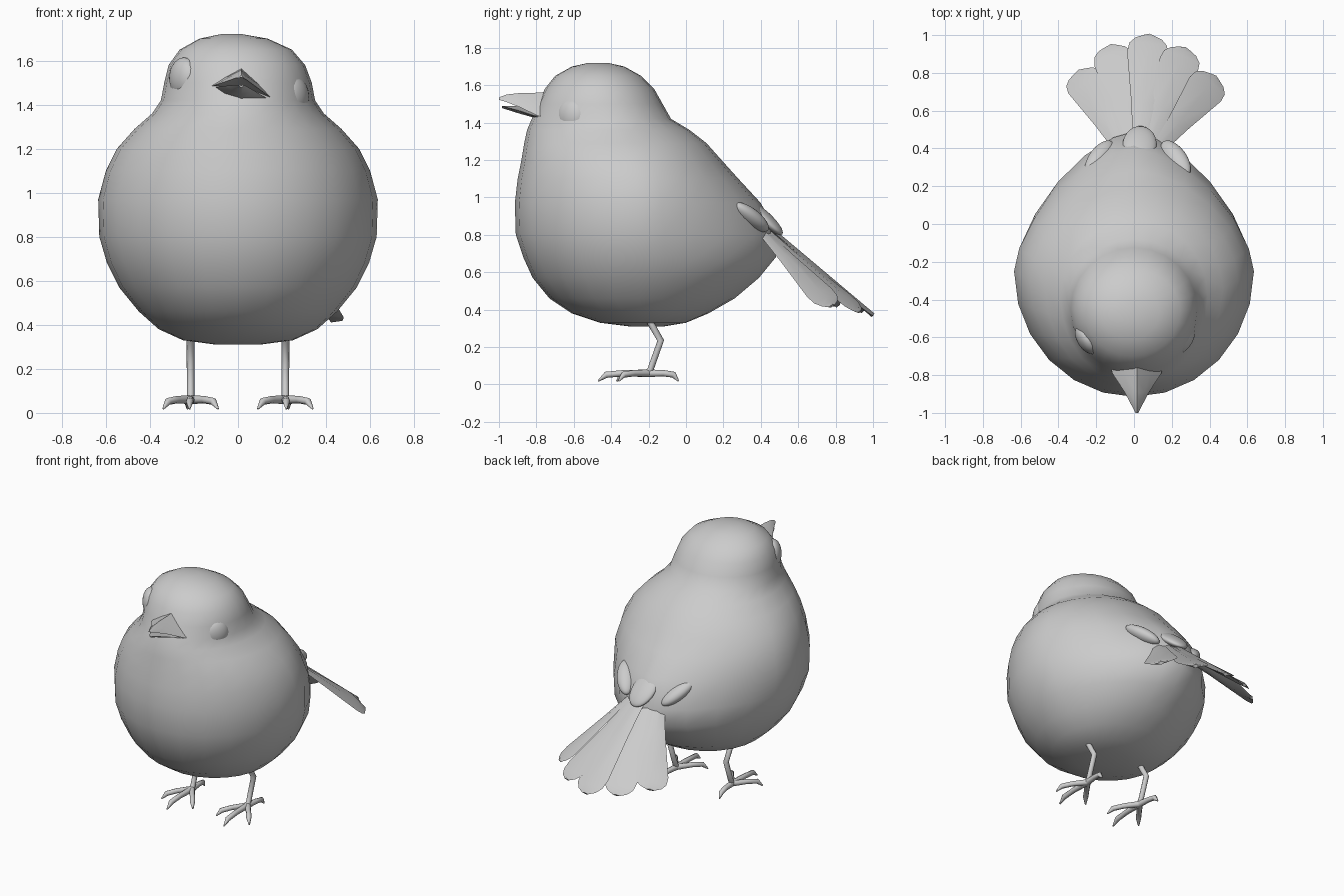
import bpy, bmesh, math
from mathutils import Vector

if "Cube" in bpy.data.objects:
    bpy.data.objects.remove(bpy.data.objects["Cube"])


def finish(ob, angle=50):
    bpy.ops.object.select_all(action='DESELECT')
    ob.select_set(True)
    bpy.context.view_layer.objects.active = ob
    bpy.ops.object.shade_smooth_by_angle(angle=math.radians(angle))
    return ob


def loft(name, rings, angle=50):
    """Skin a list of equal-length closed rings and cap both ends."""
    bm = bmesh.new()
    rows = [[bm.verts.new(p) for p in r] for r in rings]
    n = len(rows[0])
    for a, b in zip(rows, rows[1:]):
        for i in range(n):
            j = (i + 1) % n
            bm.faces.new((a[i], a[j], b[j], b[i]))
    bm.faces.new(rows[0][::-1])
    bm.faces.new(rows[-1])
    bmesh.ops.recalc_face_normals(bm, faces=bm.faces)
    me = bpy.data.meshes.new(name)
    bm.to_mesh(me)
    bm.free()
    ob = bpy.data.objects.new(name, me)
    bpy.context.collection.objects.link(ob)
    return finish(ob, angle)


def ellipsoid(name, loc, axis, scale, track='Y', up='Z'):
    bpy.ops.mesh.primitive_uv_sphere_add(segments=24, ring_count=14, location=loc)
    ob = bpy.context.object
    ob.name = name
    ob.scale = scale
    ob.rotation_euler = Vector(axis).to_track_quat(track, up).to_euler()
    return finish(ob)


def body_ring(z, yf, yb, yc, rx, e, cx=0, n=24):
    """Slice with a round breast and a more pointed rear (exponent e)."""
    pts = []
    for k in range(n):
        a = 2 * math.pi * k / n
        c, s = math.cos(a), math.sin(a)
        p = 2 / (e if s > 0 else 2)
        ry = yb - yc if s > 0 else yc - yf
        pts.append((cx + rx * math.copysign(abs(c) ** p, c),
                    yc + ry * math.copysign(abs(s) ** p, s), z))
    return pts


# Body and head: z, front y, back y, middle y, half width, rear exponent, x shift
slices = [
    (.31, -.30, -.12, -.21, .10, 2), (.33, -.46, .00, -.23, .25, 2),
    (.38, -.61, .12, -.25, .36, 2), (.46, -.73, .26, -.25, .45, 1.9),
    (.57, -.82, .39, -.25, .54, 1.75), (.68, -.87, .48, -.25, .595, 1.65),
    (.80, -.91, .49, -.25, .63, 1.55), (.97, -.915, .40, -.25, .635, 1.6),
    (1.10, -.90, .28, -.27, .60, 1.75), (1.20, -.88, .19, -.30, .55, 1.85),
    (1.29, -.865, .11, -.34, .47, 2), (1.36, -.85, .02, -.38, .39, 2),
    (1.42, -.825, -.08, -.42, .35, 2), (1.50, -.79, -.125, -.45, .335, 2),
    (1.58, -.755, -.17, -.455, .31, 2, -.005), (1.65, -.70, -.24, -.46, .255, 2, -.01),
    (1.70, -.61, -.33, -.47, .155, 2, -.02), (1.72, -.52, -.42, -.47, .05, 2, -.03)]
loft("body", [body_ring(*s) for s in slices], 80)

# Eyes on the slightly tilted head
for name, side, z in (("right_eye", 1, 1.435), ("left_eye", -1, 1.52)):
    ellipsoid(name, (side * .25 + .005, -.61, z), (side * .83, -.55, 0),
              (.09, .095, .055), 'Z', 'Y')


# Beak: two mandibles lofted from ridge, sides and inner edge
def beak_ring(y, half, ridge, edge, roll, bulge):
    cx = .015
    mid = ridge * .5 + edge * .5
    return [(cx, y, ridge), (cx + half * bulge, y, mid - roll * .5),
            (cx + half, y, edge - roll), (cx, y, edge + (ridge - edge) * .2),
            (cx - half, y, edge + roll), (cx - half * bulge, y, mid + roll * .5)]


loft("upper_beak", [beak_ring(-.70, .15, 1.57, 1.455, .03, .55),
                    beak_ring(-.79, .13, 1.56, 1.46, .025, .55),
                    beak_ring(-.89, .065, 1.558, 1.495, .012, .6),
                    beak_ring(-.96, .028, 1.55, 1.515, .005, .7),
                    beak_ring(-1.0, .008, 1.535, 1.522, 0, .7)])
loft("lower_beak", [beak_ring(-.70, .13, 1.40, 1.455, .03, .7),
                    beak_ring(-.79, .115, 1.42, 1.455, .025, .7),
                    beak_ring(-.89, .06, 1.448, 1.475, .012, .7),
                    beak_ring(-.985, .012, 1.478, 1.49, 0, .7)])


# Tail: five overlapping feathers fanned out and sloping down
def feather(name, base, tip):
    base, tip = Vector(base), Vector(tip)
    d = tip - base
    w = Vector((d.y, -d.x * 1.0, -.35 * d.x)).normalized()
    nrm = w.cross(d).normalized()
    rings = []
    for t, h in ((0, .03), (.4, .062), (.84, .108), (.92, .10), (.97, .07), (1, .025)):
        c = base + d * t
        rings.append([c - w * h, c + nrm * .012, c + w * h, c - nrm * .012])
    return loft(name, rings, 40)


tips = [(-.29, .81, .42), (-.12, .945, .39), (.08, 1.0, .37), (.27, .93, .39), (.43, .78, .42)]
for i, t in enumerate(tips):
    k = i - 2
    feather(f"tail_feather_{i + 1}",
            (.025 + .042 * k, .40 - .012 * abs(k), .875 - .012 * abs(k)), t)

# Rump covert and folded wing tips over the tail root
ellipsoid("tail_covert", (.03, .42, .89), (.02, .14, -.13), (.09, .13, .035))
for side, name in ((1, "right_wing_tip"), (-1, "left_wing_tip")):
    ellipsoid(name, (side * .20 + .02, .345, .895), (-side * .10, .14, -.11),
              (.06, .13, .045))


# Legs and feet: tapered tubes given as (x, y, z, radius)
def leg(name, side):
    shin = [(0, -.23, .40, .020), (0, -.19, .33, .018), (0, -.135, .235, .018),
            (0, -.19, .08, .017), (0, -.21, .055, .02)]
    toes = [[(0, -.20, .06, .02), (x * .5, -.20 + (y + .2) * .5, .06, .017),
             (x * .82, -.20 + (y + .2) * .84, .052, .017), (x, y, .018, .004)]
            for x, y in ((-.125, -.37), (.005, -.47), (.125, -.36), (.015, -.04))]
    cu = bpy.data.curves.new(name, 'CURVE')
    cu.dimensions = '3D'
    cu.bevel_depth = 1
    cu.bevel_resolution = 2
    cu.use_fill_caps = True
    for path in [shin] + toes:
        sp = cu.splines.new('POLY')
        sp.points.add(len(path) - 1)
        for p, (x, y, z, r) in zip(sp.points, path):
            p.co = (side * (.215 + x), y, z, 1)
            p.radius = r
    ob = bpy.data.objects.new(name, cu)
    bpy.context.collection.objects.link(ob)
    bpy.ops.object.select_all(action='DESELECT')
    ob.select_set(True)
    bpy.context.view_layer.objects.active = ob
    bpy.ops.object.convert(target='MESH')
    finish(bpy.context.object, 60)


leg("right_leg", 1)
leg("left_leg", -1)
